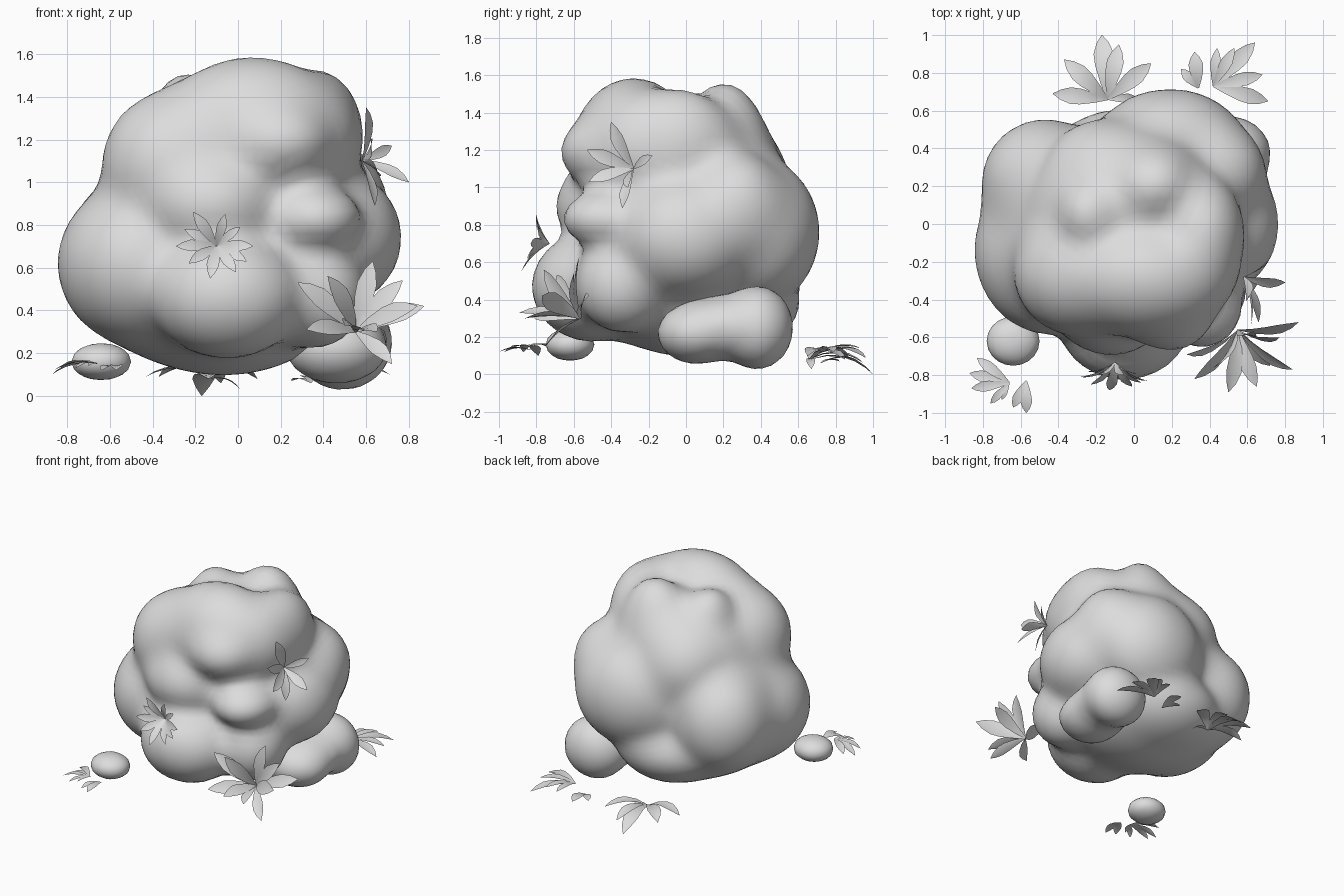
import bpy, bmesh, math
from mathutils import Vector

grey = bpy.data.materials.new("light grey")
grey.diffuse_color = (0.72, 0.72, 0.72, 1)


def finish(bm, name):
    me = bpy.data.meshes.new(name)
    bm.to_mesh(me)
    bm.free()
    me.materials.append(grey)
    for p in me.polygons:
        p.use_smooth = True
    ob = bpy.data.objects.new(name, me)
    bpy.context.collection.objects.link(ob)
    return ob


def field(p, lumps, k):
    """Smoothly blended distance to a set of ellipsoids (x, y, z, rx, ry, rz)."""
    d = 10.0
    for x, y, z, a, b, c in lumps:
        u, v, w = (p.x - x) / a, (p.y - y) / b, (p.z - z) / c
        k0 = math.sqrt(u * u + v * v + w * w)
        k1 = math.sqrt((u / a) ** 2 + (v / b) ** 2 + (w / c) ** 2)
        e = k0 * (k0 - 1) / max(k1, 1e-6)
        h = max(k - abs(d - e), 0) / k
        d = min(d, e) - h * h * k * 0.25
    return d


def rock(name, center, lumps, k=0.05, subdiv=4, shrink=0.0):
    """Shrink a sphere onto the blended lumps."""
    c = Vector(center)
    bm = bmesh.new()
    bmesh.ops.create_icosphere(bm, subdivisions=subdiv, radius=1)
    for v in bm.verts:
        n = v.co.normalized()
        r = 1.2
        while r > 0.02:
            d = field(c + n * r, lumps, k) + shrink
            if d < 0.002:
                break
            r -= max(0.5 * d, 0.002)
        v.co = c + n * r
    return finish(bm, name)


def plant(name, base, axis, tips, width=0.26, arch=0.2):
    """Tuft of folded, arched leaves from one base point to each tip."""
    base, axis = Vector(base), Vector(axis).normalized()
    bm = bmesh.new()
    profile = [(0, 0.12), (0.25, 0.6), (0.5, 0.95), (0.68, 1.0), (0.86, 0.62), (1, 0.03)]
    for t in tips:
        tip = Vector(t)
        span = tip - base
        size = span.length
        side = span.cross(axis)
        if side.length < 0.2 * size:
            side = span.cross(Vector((1, 0, 0)))
        side.normalize()
        up = side.cross(span).normalized()
        mid = base + span * 0.5 + up * arch * size
        rows = []
        for s, w in profile:
            p = base * (1 - s) ** 2 + mid * 2 * s * (1 - s) + tip * s * s
            half = side * (w * width * size / 2)
            lift = up * (w * width * size * 0.1)
            rows.append([bm.verts.new(q) for q in (p - half + lift, p, p + half + lift)])
        for a, b in zip(rows, rows[1:]):
            for i in (0, 1):
                bm.faces.new((a[i], a[i + 1], b[i + 1], b[i]))
    return finish(bm, name)


# Main boulder
rock("boulder", (-0.03, -0.02, 0.76), [
    (-0.05, -0.02, 0.78, 0.62, 0.55, 0.64),    # core
    (-0.44, -0.14, 0.62, 0.41, 0.45, 0.40),    # left belly
    (-0.05, -0.50, 0.47, 0.36, 0.33, 0.30),    # front belly
    (-0.08, 0.05, 0.40, 0.52, 0.54, 0.30),     # underside
    (0.07, -0.28, 1.21, 0.46, 0.33, 0.38),     # top front ridge
    (-0.28, -0.26, 1.08, 0.36, 0.34, 0.36),    # upper left
    (0.20, -0.50, 1.19, 0.20, 0.17, 0.15),     # front brow
    (0.36, -0.42, 0.83, 0.22, 0.24, 0.16),     # front right knob
    (-0.12, -0.50, 0.90, 0.26, 0.20, 0.20),    # front middle
    (0.36, -0.34, 0.48, 0.24, 0.25, 0.26),     # front right foot
    (0.11, 0.20, 1.25, 0.24, 0.22, 0.31),      # top back
    (-0.02, 0.15, 1.08, 0.48, 0.36, 0.36),     # upper back
    (0.36, -0.06, 1.22, 0.23, 0.33, 0.31),     # upper right
    (-0.24, 0.06, 1.36, 0.14, 0.15, 0.15),     # upper left knob
    (0.19, 0.38, 0.76, 0.42, 0.34, 0.40),      # back belly
    (-0.18, 0.30, 1.02, 0.26, 0.24, 0.26),     # diagonal back ridge
    (-0.47, 0.22, 0.66, 0.34, 0.34, 0.38),     # back left
    (-0.05, 0.32, 0.38, 0.32, 0.26, 0.22),     # back foot
    (0.47, 0.0, 0.74, 0.30, 0.36, 0.32),       # right belly
    (0.45, 0.27, 0.90, 0.25, 0.25, 0.28),      # right back
], 0.11, 5, 0.008)

# Kidney-shaped rock leaning on the right side
rock("side_rock", (0.48, 0.21, 0.24), [
    (0.46, 0.05, 0.22, 0.23, 0.20, 0.16),
    (0.49, 0.38, 0.25, 0.23, 0.19, 0.22),
    (0.46, 0.21, 0.26, 0.22, 0.2, 0.15),
], 0.1)

# Pebble at the front left
rock("pebble", (-0.64, -0.62, 0.16), [(-0.64, -0.62, 0.16, 0.14, 0.13, 0.085)], 0.05, 3)

# Large plant at the front right
plant("large_plant", (0.55, -0.56, 0.30), (0.1, -0.85, 0.5), [
    (0.28, -0.69, 0.53), (0.32, -0.82, 0.31), (0.42, -0.76, 0.56), (0.50, -0.89, 0.33),
    (0.65, -0.86, 0.30), (0.72, -0.75, 0.15), (0.84, -0.77, 0.42), (0.87, -0.52, 0.42),
    (0.63, -0.57, 0.63), (0.77, -0.60, 0.54)], 0.27, 0.12)

# Small plant on the front
plant("front_plant", (-0.10, -0.73, 0.70), (0, -1, 0.2), [
    (-0.21, -0.80, 0.86), (-0.06, -0.80, 0.85), (0.07, -0.83, 0.70), (0.04, -0.84, 0.63),
    (-0.01, -0.86, 0.58), (-0.13, -0.88, 0.55), (-0.23, -0.85, 0.62), (-0.29, -0.81, 0.70),
    (-0.25, -0.78, 0.78), (0.01, -0.79, 0.79)], 0.27, 0.15)

# Plant on the right side
plant("side_plant", (0.58, -0.28, 1.10), (0.85, -0.6, 0.2), [
    (0.60, -0.40, 1.35), (0.62, -0.53, 1.20), (0.66, -0.52, 1.03), (0.64, -0.34, 0.89),
    (0.72, -0.18, 1.17), (0.80, -0.31, 1.00)], 0.28, 0.12)

# Ground plants behind
plant("back_plant", (-0.14, 0.66, 0.08), (0, 0, 1), [
    (-0.17, 1.0, 0.0), (-0.08, 0.95, 0.06), (-0.37, 0.87, 0.09), (-0.43, 0.69, 0.09),
    (0.09, 0.85, 0.08), (0.01, 0.67, 0.03)], 0.3, 0.3)
plant("back_right_fan", (0.42, 0.73, 0.12), (0, 0, 1), [
    (0.44, 0.93, 0.13), (0.53, 0.93, 0.14), (0.64, 0.96, 0.09), (0.68, 0.79, 0.12),
    (0.71, 0.65, 0.10)], 0.27, 0.2)
plant("back_right_pair", (0.34, 0.72, 0.06), (0, 0, 1), [
    (0.25, 0.82, 0.07), (0.32, 0.91, 0.08)], 0.4, 0.2)

# Ground plants by the pebble
plant("front_left_fan", (-0.66, -0.84, 0.15), (0, 0, 1), [
    (-0.83, -0.71, 0.13), (-0.87, -0.79, 0.10), (-0.86, -0.87, 0.12), (-0.76, -0.95, 0.13),
    (-0.70, -0.93, 0.14)], 0.27, 0.2)
plant("front_left_pair", (-0.57, -0.83, 0.13), (0, 0, 1), [
    (-0.64, -0.97, 0.12), (-0.57, -1.0, 0.12)], 0.35, 0.2)
